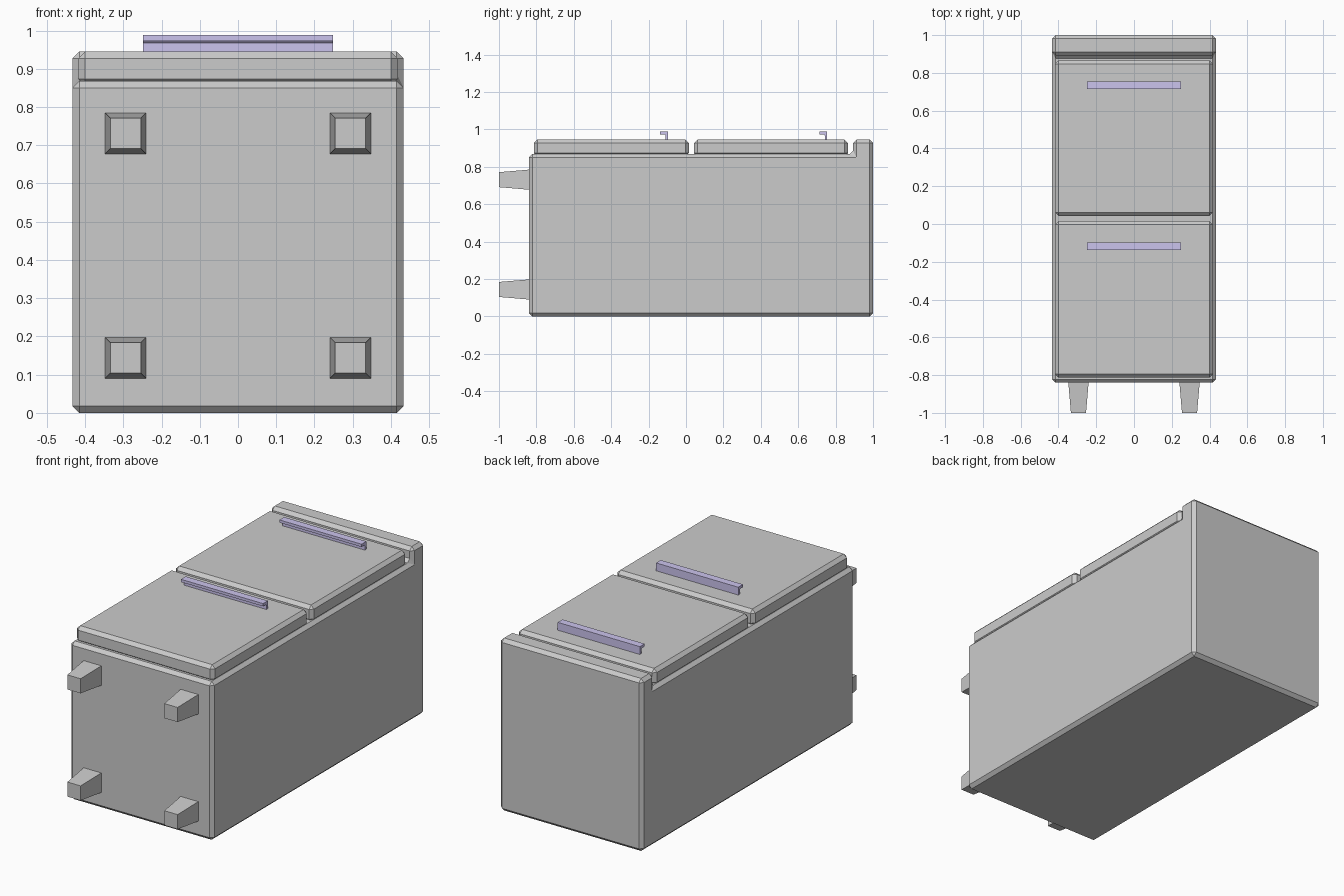
import bpy, bmesh

if "Cube" in bpy.data.objects:
    bpy.data.objects.remove(bpy.data.objects["Cube"])


def finish(bm, name, bevel=0.0, material=None):
    bmesh.ops.recalc_face_normals(bm, faces=bm.faces)
    mesh = bpy.data.meshes.new(name)
    bm.to_mesh(mesh)
    bm.free()
    obj = bpy.data.objects.new(name, mesh)
    bpy.context.collection.objects.link(obj)
    if material:
        mesh.materials.append(material)
    if bevel:
        mod = obj.modifiers.new("chamfer", 'BEVEL')
        mod.width = bevel
        mod.segments = 1
        mod.limit_method = 'ANGLE'
    return obj


def extrude_profile(name, profile, half_width, bevel=0.0, material=None):
    """Extrude a (y, z) outline symmetrically along x."""
    bm = bmesh.new()
    face = bm.faces.new([bm.verts.new((-half_width, y, z)) for y, z in profile])
    ext = bmesh.ops.extrude_face_region(bm, geom=[face])
    verts = [g for g in ext["geom"] if isinstance(g, bmesh.types.BMVert)]
    bmesh.ops.translate(bm, verts=verts, vec=(2 * half_width, 0, 0))
    return finish(bm, name, bevel, material)


def leg(name, x, z, base=0.054, tip=0.04):
    """Square leg tapering toward the front (-y)."""
    bm = bmesh.new()
    bmesh.ops.create_cube(bm, size=2)
    for v in bm.verts:
        r = tip if v.co.y < 0 else base
        v.co = (x + v.co.x * r, -1.0 if v.co.y < 0 else -0.835, z + v.co.z * r)
    return finish(bm, name)


# Cabinet body lying on its back, with the raised lip at the far end
extrude_profile("cabinet_body",
                [(-0.84, 0), (1.0, 0), (1.0, 0.945), (0.893, 0.945),
                 (0.893, 0.868), (-0.84, 0.868)], 0.433, bevel=0.018)

# Doors with chamfered edges
for name, y0, y1 in (("lower_door", -0.813, 0.015), ("upper_door", 0.043, 0.866)):
    extrude_profile(name, [(y0, 0.855), (y1, 0.855), (y1, 0.945), (y0, 0.945)],
                    0.418, bevel=0.018)

# Hooked bar handles
purple = bpy.data.materials.new("handle_purple")
purple.diffuse_color = (0.6, 0.55, 0.85, 1)
purple.use_nodes = True
purple.node_tree.nodes["Principled BSDF"].inputs["Base Color"].default_value = purple.diffuse_color
for name, y in (("lower_handle", -0.097), ("upper_handle", 0.755)):
    extrude_profile(name,
                    [(y, 0.94), (y, 0.988), (y - 0.041, 0.988), (y - 0.041, 0.973),
                     (y - 0.018, 0.973), (y - 0.013, 0.968), (y - 0.013, 0.94)],
                    0.249, material=purple)

# Four tapered legs
for side, x in (("left", -0.294), ("right", 0.294)):
    for end, z in (("back", 0.144), ("front", 0.731)):
        leg(f"{end}_{side}_leg", x, z)
